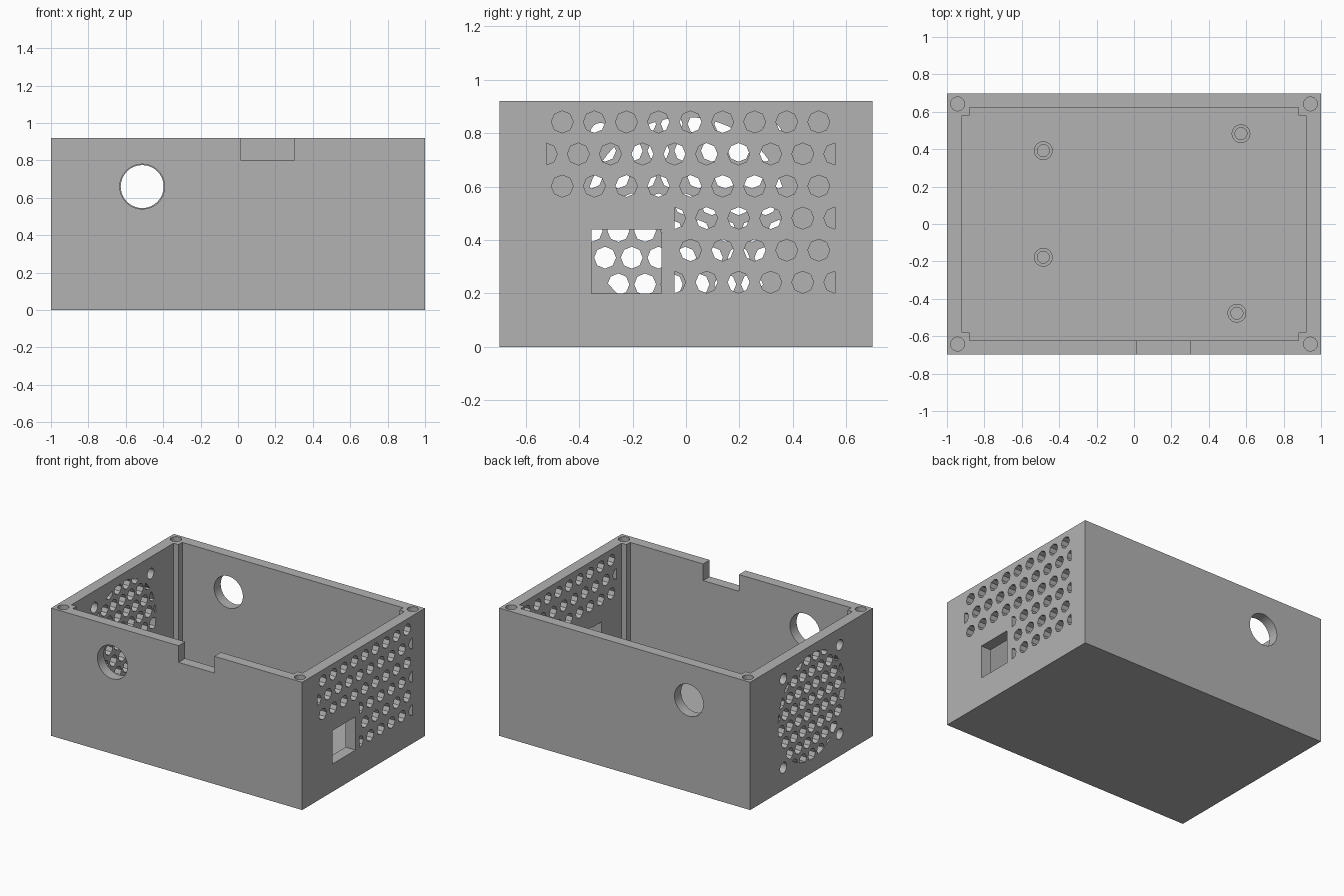
import bpy
import bmesh
from math import radians
from mathutils import Matrix, Vector

old = bpy.data.objects.get("Cube")
if old:
    bpy.data.objects.remove(old, do_unlink=True)

# One grey plastic
grey = bpy.data.materials.new("grey plastic")
grey.use_nodes = True
colour = (0.45, 0.45, 0.45, 1)
grey.diffuse_color = colour
grey.node_tree.nodes["Principled BSDF"].inputs["Base Color"].default_value = colour

W, D, H = 1.0, 0.698, 0.92      # half width, half depth, height
WALL, FLOOR = 0.08, 0.08
TURN = {"x": Matrix.Rotation(radians(90), 4, "Y"),
        "y": Matrix.Rotation(radians(90), 4, "X"),
        "z": Matrix.Identity(4)}


def box(bm, low, high):
    low, high = Vector(low), Vector(high)
    place = Matrix.Translation((low + high) / 2) @ Matrix.Diagonal((*(high - low), 1))
    bmesh.ops.create_cube(bm, size=1, matrix=place)


def rod(bm, centre, radius, length, axis="z", sides=32):
    bmesh.ops.create_cone(bm, cap_ends=True, segments=sides, radius1=radius,
                          radius2=radius, depth=length,
                          matrix=Matrix.Translation(centre) @ TURN[axis])


def make(name, bm):
    mesh = bpy.data.meshes.new(name)
    bm.to_mesh(mesh)
    bm.free()
    mesh.materials.append(grey)
    obj = bpy.data.objects.new(name, mesh)
    bpy.context.collection.objects.link(obj)
    return obj


def combine(target, tool, operation="DIFFERENCE"):
    """Apply a boolean and discard the tool."""
    tool.hide_render = True
    mod = target.modifiers.new("cut", "BOOLEAN")
    mod.operation, mod.object, mod.solver = operation, tool, "EXACT"
    graph = bpy.context.evaluated_depsgraph_get()
    mesh = bpy.data.meshes.new_from_object(target.evaluated_get(graph))
    target.modifiers.clear()
    target.data = mesh
    bpy.data.objects.remove(tool, do_unlink=True)


def hole_grid(name, x, y0, z0, pitch, columns, rows, radius):
    """Staggered rows of octagonal punches through a side wall."""
    bm = bmesh.new()
    for row in range(rows):
        for col in range(columns):
            y = y0 + pitch * (col - 0.5 * (row % 2))
            rod(bm, (x, y, z0 - pitch * row), radius, 0.3, "x", 8)
    return make(name, bm)


# Solid block
bm = bmesh.new()
box(bm, (-W, -D, 0), (W, D, H))
body = make("enclosure_body", bm)

# Cavity, in two overlapping cuts that leave a post in each corner
for half_x, half_y in ((W - WALL, 0.58), (0.88, 0.623)):
    bm = bmesh.new()
    box(bm, (-half_x, -half_y, FLOOR), (half_x, half_y, H + 0.1))
    combine(body, make("cavity_cutter", bm))

# Lid screw holes in the corner posts
bm = bmesh.new()
for sx in (-1, 1):
    for sy in (-1, 1):
        rod(bm, (sx * 0.943, sy * 0.642, H), 0.037, 0.6)
combine(body, make("lid_screw_cutter", bm))

# Cable holes, front rim notch and side socket opening
bm = bmesh.new()
rod(bm, (-0.512, -D, 0.66), 0.12, 0.3, "y")
rod(bm, (-0.512, D, 0.66), 0.115, 0.3, "y")
box(bm, (0.015, -D - 0.1, 0.80), (0.30, -0.5, H + 0.1))
box(bm, (0.85, -0.353, 0.20), (1.1, -0.091, 0.44))
combine(body, make("opening_cutter", bm))

# Right side vents, trimmed around the socket
vents = hole_grid("vent_cutter", W, -0.463, 0.842, 0.12, 10, 6, 0.041)
bm = bmesh.new()
box(bm, (0.8, -0.523, 0.54), (1.2, 0.557, 0.9))
box(bm, (0.8, -0.043, 0.19), (1.2, 0.557, 0.53))
combine(vents, make("vent_region", bm), "INTERSECT")
combine(body, vents)

# Left side fan grille, trimmed to a circle
grille = hole_grid("grille_cutter", -W, -0.453, 0.834, 0.1, 11, 8, 0.041)
bm = bmesh.new()
rod(bm, (-W, 0, 0.48), 0.38, 0.4, "x", 64)
combine(grille, make("grille_region", bm), "INTERSECT")
combine(body, grille)

# Fan screw holes
bm = bmesh.new()
for y in (-0.32, 0.32):
    for z in (0.16, 0.80):
        rod(bm, (-W, y, z), 0.038, 0.3, "x")
combine(body, make("fan_screw_cutter", bm))
parts = [body]

# Circuit board standoffs on the floor
for x, y in ((-0.485, 0.392), (-0.485, -0.178), (0.572, 0.483), (0.55, -0.477)):
    bm = bmesh.new()
    rod(bm, (x, y, FLOOR + 0.045), 0.05, 0.11)
    post = make("board_standoff", bm)
    bm = bmesh.new()
    rod(bm, (x, y, FLOOR + 0.1), 0.032, 0.19)
    combine(post, make("standoff_bore", bm))
    parts.append(post)

# Smooth the round walls, keep hard edges
bpy.ops.object.select_all(action="DESELECT")
for part in parts:
    part.select_set(True)
bpy.context.view_layer.objects.active = body
bpy.ops.object.shade_smooth_by_angle(angle=radians(30))
